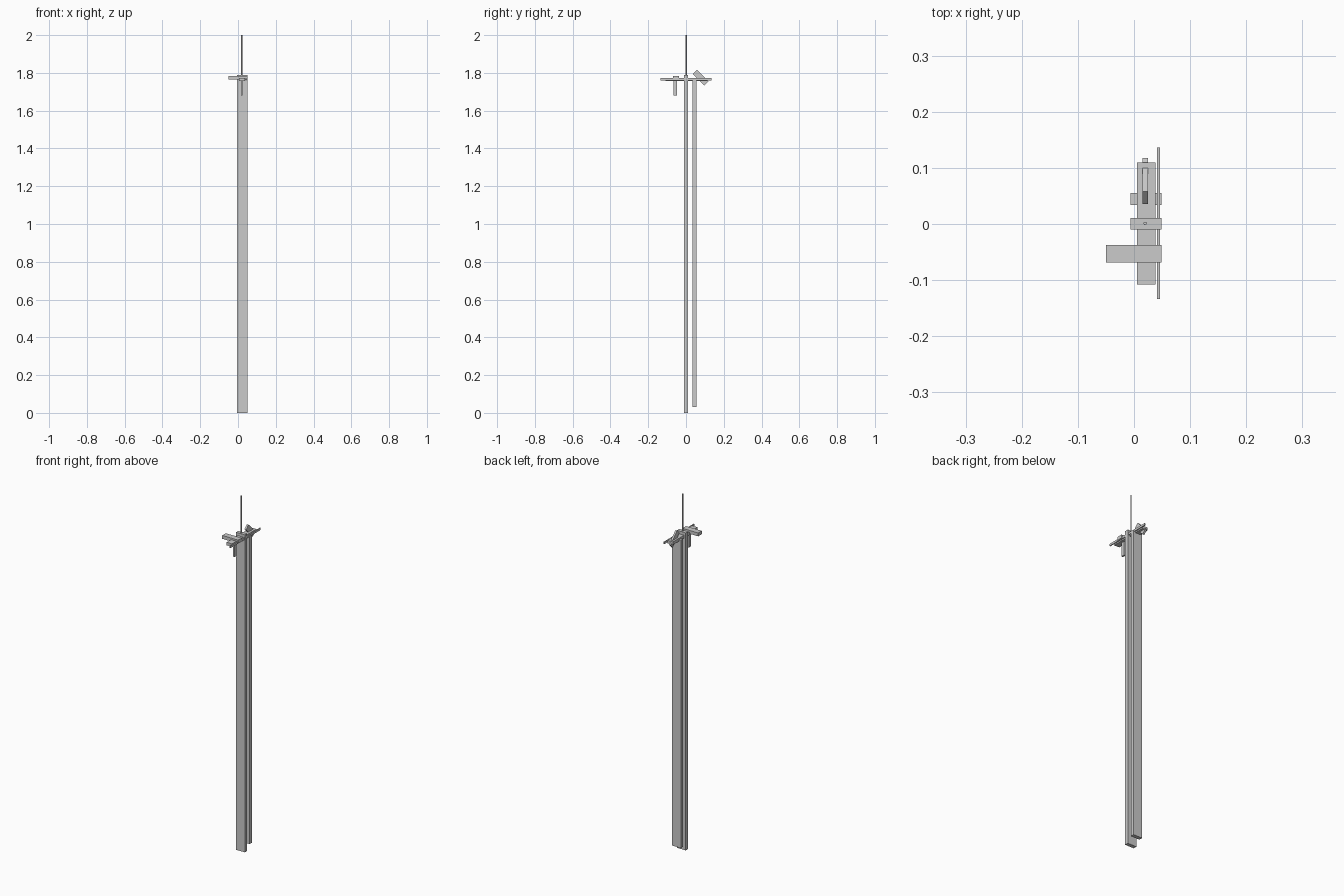
import bpy
from math import radians

if "Cube" in bpy.data.objects:
    bpy.data.objects.remove(bpy.data.objects["Cube"])


def box(name, x, y, z, tilt=0):
    """Box from (min, max) ranges, optionally tilted about x."""
    ranges = (x, y, z)
    bpy.ops.mesh.primitive_cube_add(size=1, location=[(a + b) / 2 for a, b in ranges])
    ob = bpy.context.object
    ob.name = name
    ob.scale = [b - a for a, b in ranges]
    ob.rotation_euler.x = radians(tilt)
    return ob


# tall planks
box("front_plank", (-0.006, 0.049), (-0.0095, 0.011), (0, 1.79))
box("back_plank", (-0.006, 0.049), (0.034, 0.055), (0.03, 1.765))

# horizontal receiver beam and thin side rail
box("cross_beam", (0.005, 0.038), (-0.108, 0.11), (1.757, 1.774))
box("side_rail", (0.041, 0.046), (-0.134, 0.136), (1.761, 1.773))

# side block with the small grip below it
box("side_block", (-0.05, 0.049), (-0.069, -0.037), (1.764, 1.783))
box("grip_post", (0.015, 0.025), (-0.067, -0.047), (1.68, 1.77))

# small block tilted at 45 degrees
box("tilted_block", (0.015, 0.025), (0.077 - 0.0425, 0.077 + 0.0425),
    (1.775 - 0.0155, 1.775 + 0.0155), tilt=-45)

# thin rod on top
bpy.ops.mesh.primitive_cylinder_add(vertices=16, radius=0.003, depth=0.24,
                                    location=(0.02, 0.001, 1.88))
bpy.context.object.name = "top_rod"
bpy.ops.object.shade_smooth_by_angle()
